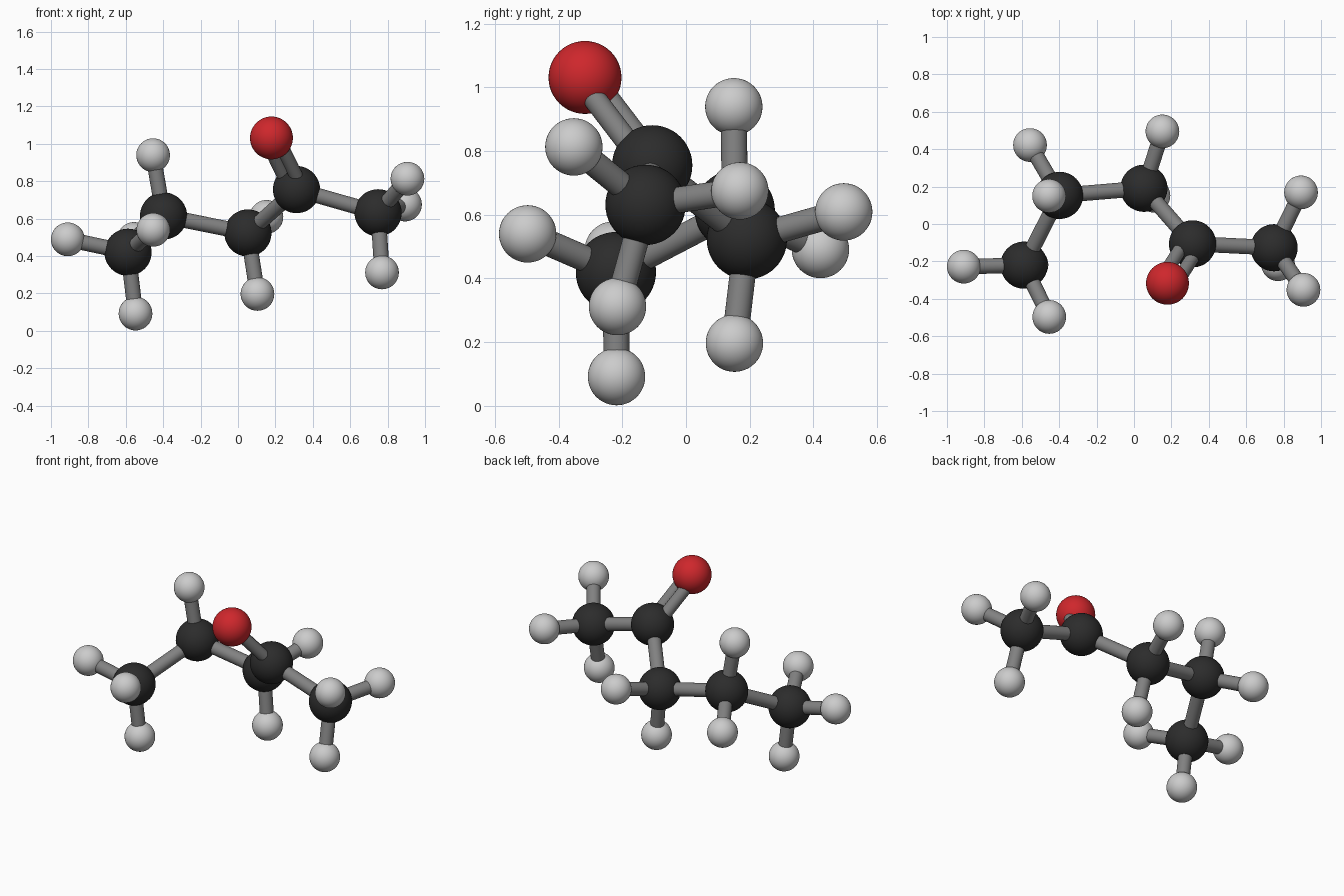
import bpy
from mathutils import Vector

if "Cube" in bpy.data.objects:
    bpy.data.objects.remove(bpy.data.objects["Cube"])


def material(name, rgb):
    m = bpy.data.materials.new(name)
    m.diffuse_color = (*rgb, 1)
    m.use_nodes = True
    m.node_tree.nodes["Principled BSDF"].inputs["Base Color"].default_value = m.diffuse_color
    return m


DARK = material("carbon_black", (0.025, 0.025, 0.025))
LIGHT = material("hydrogen_grey", (0.55, 0.55, 0.55))
RED = material("oxygen_red", (0.62, 0.02, 0.025))
GREY = material("bond_grey", (0.22, 0.22, 0.22))


def finish(name, mat):
    ob = bpy.context.object
    ob.name = name
    ob.data.materials.append(mat)
    bpy.ops.object.shade_smooth_by_angle()


def atom(name, pos, radius, mat):
    bpy.ops.mesh.primitive_uv_sphere_add(segments=48, ring_count=24, radius=radius, location=pos)
    finish(name, mat)


def bond(name, a, b, radius=0.041, shift=Vector()):
    a, b = Vector(a) + shift, Vector(b) + shift
    bpy.ops.mesh.primitive_cylinder_add(vertices=32, radius=radius, depth=(b - a).length,
                                        location=(a + b) / 2)
    bpy.context.object.rotation_euler = (b - a).to_track_quat('Z', 'Y').to_euler()
    finish(name, GREY)


# carbon chain, each carbon with the hydrogens attached to it
chain = [
    ((-0.588, -0.22, 0.42), [(-0.91, -0.228, 0.489), (-0.548, -0.218, 0.092), (-0.453, -0.497, 0.54)]),
    ((-0.398, 0.153, 0.614), [(-0.454, 0.15, 0.939), (-0.556, 0.422, 0.491)]),
    ((0.053, 0.191, 0.523), [(0.104, 0.152, 0.197), (0.152, 0.495, 0.609)]),
    ((0.313, -0.106, 0.755), []),
    ((0.749, -0.127, 0.631), [(0.906, -0.352, 0.813), (0.893, 0.169, 0.675), (0.77, -0.215, 0.312)]),
]
for i, (c, hydrogens) in enumerate(chain):
    atom(f"carbon_{i + 1}", c, 0.126, DARK)
    if i:
        bond(f"chain_bond_{i}", chain[i - 1][0], c)
    for j, h in enumerate(hydrogens):
        atom(f"hydrogen_{i + 1}_{j + 1}", h, 0.09, LIGHT)
        bond(f"hydrogen_bond_{i + 1}_{j + 1}", c, h)

# oxygen with a double bond of two parallel rods
base, oxygen = Vector(chain[3][0]), Vector((0.179, -0.317, 1.031))
atom("oxygen", oxygen, 0.1145, RED)
side = (oxygen - base).cross(Vector((0, 0, 1))).normalized() * 0.04
bond("double_bond_left", base, oxygen, 0.036, side)
bond("double_bond_right", base, oxygen, 0.036, -side)
